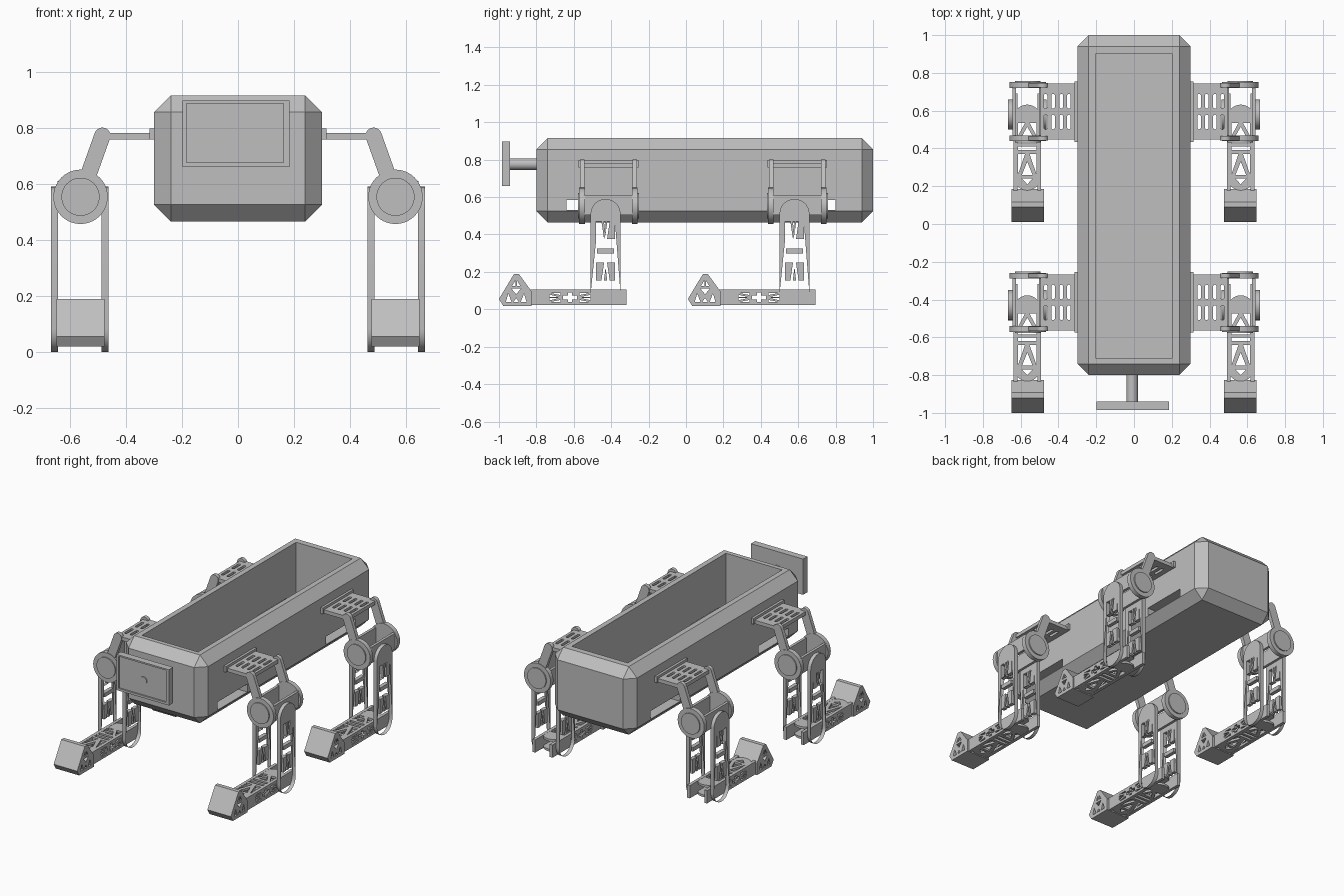
import bpy, bmesh, math
from mathutils import Matrix

cube = bpy.data.objects.get("Cube")
if cube:
    bpy.data.objects.remove(cube, do_unlink=True)

grey = bpy.data.materials.new("light_grey")
grey.use_nodes = True
COLOUR = (0.52, 0.52, 0.52, 1)
grey.diffuse_color = COLOUR
grey.node_tree.nodes["Principled BSDF"].inputs["Base Color"].default_value = COLOUR

made = []


def add(name, mesh):
    mesh.materials.clear()
    mesh.materials.append(grey)
    ob = bpy.data.objects.new(name, mesh)
    bpy.context.collection.objects.link(ob)
    made.append(ob)
    return ob


def evaluated_mesh(ob):
    bpy.context.view_layer.update()
    deps = bpy.context.evaluated_depsgraph_get()
    return bpy.data.meshes.new_from_object(ob.evaluated_get(deps))


def box(name, x, y, z, bevel=0):
    """Mesh of a box given by its (low, high) ranges."""
    bm = bmesh.new()
    bmesh.ops.create_cube(bm, size=1)
    for v in bm.verts:
        v.co = [(r[0] + r[1]) / 2 + c * (r[1] - r[0]) for r, c in zip((x, y, z), v.co)]
    if bevel:
        bmesh.ops.bevel(bm, geom=bm.edges[:], offset=bevel, segments=1, affect='EDGES')
    mesh = bpy.data.meshes.new(name)
    bm.to_mesh(mesh)
    bm.free()
    return mesh


def plate(name, axis, low, high, outline, holes=()):
    """Mesh of a flat outline with holes, thickened along an axis."""
    curve = bpy.data.curves.new(name, 'CURVE')
    curve.dimensions = '2D'
    curve.fill_mode = 'BOTH'
    curve.extrude = (high - low) / 2
    for loop in [outline, *holes]:
        spline = curve.splines.new('POLY')
        spline.points.add(len(loop) - 1)
        for p, (u, v) in zip(spline.points, loop):
            p.co = (u, v, 0, 1)
        spline.use_cyclic_u = True
    ob = bpy.data.objects.new(name, curve)
    bpy.context.collection.objects.link(ob)
    mesh = evaluated_mesh(ob)
    bpy.data.objects.remove(ob)
    bpy.data.curves.remove(curve)
    turn = {'x': Matrix(((0, 0, 1), (1, 0, 0), (0, 1, 0))),
            'y': Matrix(((1, 0, 0), (0, 0, -1), (0, 1, 0))),
            'z': Matrix.Identity(3)}[axis].to_4x4()
    shift = [0, 0, 0]
    shift['xyz'.index(axis)] = (low + high) / 2
    mesh.transform(Matrix.Translation(shift) @ turn)
    bm = bmesh.new()
    bm.from_mesh(mesh)
    bmesh.ops.remove_doubles(bm, verts=bm.verts, dist=0.0001)
    bmesh.ops.recalc_face_normals(bm, faces=bm.faces)
    bm.to_mesh(mesh)
    bm.free()
    return mesh


def rect(u0, u1, v0, v1):
    return [(u0, v0), (u1, v0), (u1, v1), (u0, v1)]


def capsule(a, b, r, n=14):
    """Rounded bar outline from point a to point b."""
    ang = math.atan2(b[1] - a[1], b[0] - a[0])
    pts = []
    for c, start in ((b, ang - math.pi / 2), (a, ang + math.pi / 2)):
        for i in range(n + 1):
            t = start + math.pi * i / n
            pts.append((c[0] + r * math.cos(t), c[1] + r * math.sin(t)))
    return pts


def circle(c, r, n=40):
    return [(c[0] + r * math.cos(math.tau * i / n), c[1] + r * math.sin(math.tau * i / n))
            for i in range(n)]


def flip(loops, u=None, v=None):
    """Loops plus their reflections about u or v."""
    return loops + [[(2 * u - p if u is not None else p, 2 * v - q if v is not None else q)
                     for p, q in loop] for loop in loops]


# Chamfered trough body with an open top and side slots
body = add("body", box("body", (-.30, .30), (-.80, 1), (.465, .915), .06))
cutters = [box("cavity", (-.205, .205), (-.71, .90), (.524, 1.1)),
           box("front_slot", (-.5, .5), (-.64, -.33), (.53, .583)),
           box("rear_slot", (-.5, .5), (.49, .80), (.53, .583))]
helpers = []
for mesh in cutters:
    cutter = bpy.data.objects.new(mesh.name, mesh)
    bpy.context.collection.objects.link(cutter)
    cutter.hide_render = True
    mod = body.modifiers.new(mesh.name, 'BOOLEAN')
    mod.operation, mod.solver, mod.object = 'DIFFERENCE', 'EXACT', cutter
    helpers.append(cutter)
carved = evaluated_mesh(body)
body.modifiers.clear()
body.data = carved
carved.materials.clear()
carved.materials.append(grey)
for cutter in helpers:
    bpy.data.objects.remove(cutter)

# Head panel on a neck rod
eye = (-.007, .771)
add("head_panel", plate("head_panel", 'y', -.975, -.94, rect(-.198, .184, .66, .896)))
add("head_rim", plate("head_rim", 'y', -.985, -.975, rect(-.198, .184, .66, .896),
                      [rect(-.184, .163, .675, .886)]))
add("head_eye", plate("head_eye", 'y', -.98, -.974, circle(eye, .025)))
add("neck_rod", plate("neck_rod", 'y', -.945, -.79, circle((-.01, .776), .03)))

# Leg parts, measured from the hip centre line
MID, KNEE = .565, -.015
hip, hinge = (MID - .003, .553), (.484, .771)
parts = {}

# Slotted shoulder shelf
slots = [capsule((x, .025), (x, .085), .009, 6) for x in (.345, .385, .428, .468)]
parts["shoulder_shelf"] = plate("shelf", 'z', .757, .781, rect(.30, .495, -.148, .148),
                                flip(slots, v=0))
parts["shoulder_mount"] = box("mount", (.295, .316), (-.16, .16), (.757, .797))

# Hip arms, discs and cross walls
for end, s in (("front", -1), ("rear", 1)):
    def span(a, b):
        return sorted((s * a, s * b))
    parts[end + "_hip_arm"] = plate("arm", 'y', *span(.128, .152), capsule(hinge, hip, .029))
    parts[end + "_hip_disc"] = plate("disc", 'y', *span(.126, .156), circle(hip, .097))
    parts[end + "_hip_cap"] = plate("cap", 'y', *span(.15, .163), circle(hip, .068))
for name, x0 in (("inner", .486), ("outer", .626)):
    parts[name + "_hip_wall"] = box("wall", (x0, x0 + .018), (-.13, .13), (.505, .61))

# Upright leg plates with cut-outs
k = KNEE
windows = flip([[(k - .05, .47), (k - .022, .47), (k - .008, .375), (k - .05, .375)],
                [(k - .009, .47), (k, .47), (k, .40)]], u=k)
windows = flip(windows, v=.312) + [rect(k - .045, k + .045, .299, .325)]
for name, x0 in (("inner", .463), ("outer", .642)):
    parts[name + "_leg_plate"] = plate("leg", 'x', x0, x0 + .025,
                                       capsule((k, .08), (k, .51), .08), windows)

# Lower leg: two side rails and two truss plates
c = -.205
rail = flip([[(c - .11, .088), (c - .05, .088), (c - .05, .076)],
             [(c - .11, .078), (c - .06, .066), (c - .11, .066)]], v=.063)
rail = flip(rail, u=c)
w, h = .037, .011
rail.append([(c - w, .063 - h), (c - h, .063 - h), (c - h, .035), (c + h, .035),
             (c + h, .063 - h), (c + w, .063 - h), (c + w, .063 + h), (c + h, .063 + h),
             (c + h, .09), (c - h, .09), (c - h, .063 + h), (c - w, .063 + h)])
for name, x0 in (("inner", .492), ("outer", .618)):
    parts[name + "_shin_rail"] = plate("rail", 'x', x0, x0 + .02,
                                       rect(-.42, .097, .022, .106), rail)
m = MID
truss = flip([[(m - .05, -.225), (m - .012, -.225), (m - .05, -.335)],
              [(m - .05, -.06), (m - .012, -.06), (m - .05, -.13)]], u=m)
truss += [rect(m - .05, m + .05, y - .009, y + .009) for y in (-.16, -.195)]
truss += [[(m, -.265), (m + .028, -.335), (m - .028, -.335)],
          [(m + .028, -.355), (m - .028, -.355), (m, -.385)],
          [(m, -.08), (m + .028, -.13), (m - .028, -.13)]]
for name, z0 in (("lower", .023), ("upper", .09)):
    parts[name + "_shin_truss"] = plate("truss", 'z', z0, z0 + .015,
                                        capsule((m, -.035), (m, -.345), .072), truss)

# Wedge foot with triangular openings
foot = [(-.585, .055), (-.505, .188), (-.478, .188), (-.41, .095), (-.41, .018), (-.562, .018)]
f = -.493
gaps = flip([[(f - .055, .04), (f - .025, .04), (f - .042, .085)],
             [(f - .004, .125), (f - .022, .125), (f - .004, .155)]], u=f)
gaps += [[(f - .014, .04), (f + .014, .04), (f, .06)],
         [(f - .025, .11), (f + .025, .11), (f, .08)]]
parts["foot"] = plate("foot", 'x', .476, .648, foot, gaps)

# Place every leg part at both ends and mirror it across the body
for place, y in (("front", -.415), ("rear", .595)):
    for name, mesh in parts.items():
        ob = add(place + "_legs_" + name, mesh)
        ob.location.y = y
        mirror = ob.modifiers.new("mirror", 'MIRROR')
        mirror.use_mirror_merge = False

# Smooth the round parts, keep edges crisp
bpy.ops.object.select_all(action='DESELECT')
for ob in made:
    ob.select_set(True)
bpy.context.view_layer.objects.active = body
bpy.ops.object.shade_smooth_by_angle(angle=math.radians(30))
